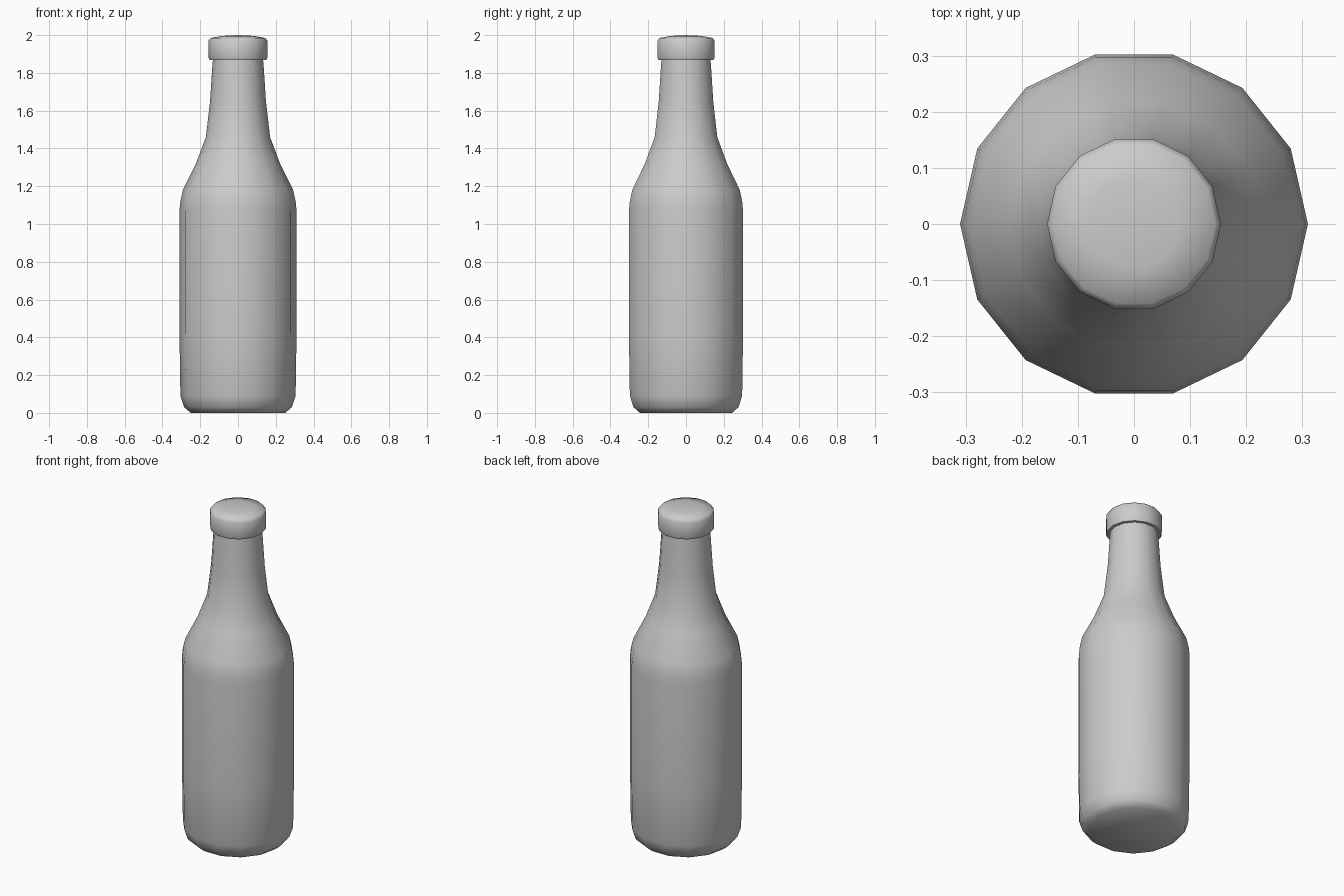
import bpy, bmesh, math

if "Cube" in bpy.data.objects:
    bpy.data.objects.remove(bpy.data.objects["Cube"])

SIDES = 14


def lathe(name, profile):
    """Revolve (radius, z) points around z; radius 0 makes a pole."""
    bm = bmesh.new()
    rings = []
    for r, z in profile:
        if r == 0:
            rings.append([bm.verts.new((0, 0, z))] * SIDES)
        else:
            rings.append([bm.verts.new((r * math.cos(math.tau * i / SIDES),
                                        r * math.sin(math.tau * i / SIDES), z))
                          for i in range(SIDES)])
    for low, high in zip(rings, rings[1:]):
        for i in range(SIDES):
            j = (i + 1) % SIDES
            corners = dict.fromkeys((low[i], low[j], high[j], high[i]))
            bm.faces.new(list(corners))
    bmesh.ops.recalc_face_normals(bm, faces=bm.faces)
    mesh = bpy.data.meshes.new(name)
    bm.to_mesh(mesh)
    bm.free()
    obj = bpy.data.objects.new(name, mesh)
    bpy.context.collection.objects.link(obj)
    bpy.ops.object.select_all(action='DESELECT')
    obj.select_set(True)
    bpy.context.view_layer.objects.active = obj
    bpy.ops.object.shade_smooth_by_angle(angle=math.radians(50))
    return obj


# Bottle body: base, straight wall, shoulder and neck
lathe("bottle_body", [
    (0, 0), (0.25, 0), (0.285, 0.03), (0.305, 0.09), (0.31, 0.42),
    (0.31, 1.07), (0.305, 1.12), (0.292, 1.18), (0.223, 1.32),
    (0.17, 1.46), (0.148, 1.65), (0.137, 1.82), (0.132, 1.88)])

# Cap: overhanging rim with a shallow dome
lathe("bottle_cap", [
    (0.128, 1.868), (0.15, 1.868), (0.155, 1.88), (0.155, 1.97),
    (0.145, 1.985), (0.08, 1.996), (0, 2.0)])
